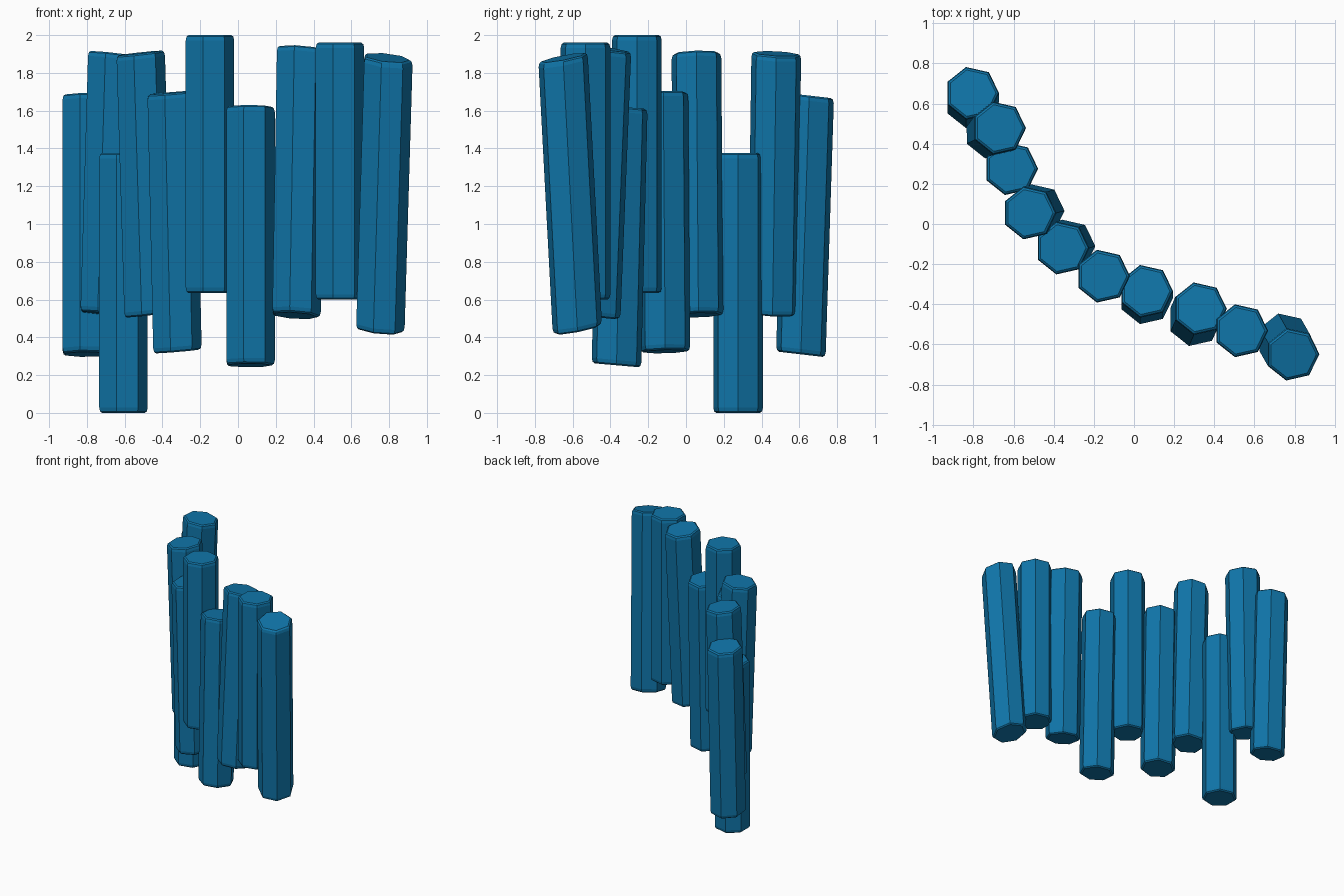
import bpy
import bmesh
import math

if "Cube" in bpy.data.objects:
    bpy.data.objects.remove(bpy.data.objects["Cube"])

SIDES, RADIUS = 7, 0.135
CAP_TILT = 3.6          # how strongly the end caps tilt with the lean

blue = bpy.data.materials.new("deep_blue")
blue.diffuse_color = (0.005, 0.18, 0.40, 1)
blue.use_nodes = True
blue.node_tree.nodes["Principled BSDF"].inputs["Base Color"].default_value = blue.diffuse_color

# (top x, top y, top z), (bottom x, bottom y, bottom z)
COLUMNS = [
    ((-0.807, 0.652, 1.68), (-0.807, 0.608, 0.31)),
    ((-0.672, 0.478, 1.902), (-0.713, 0.458, 0.523)),
    ((-0.613, 0.276, 1.375), (-0.613, 0.276, 0.0)),
    ((-0.522, 0.055, 1.905), (-0.48, 0.066, 0.518)),
    ((-0.358, -0.120, 1.695), (-0.327, -0.110, 0.325)),
    ((-0.155, -0.260, 2.0), (-0.155, -0.260, 0.635)),
    ((0.06, -0.335, 1.62), (0.06, -0.368, 0.252)),
    ((0.328, -0.421, 1.928), (0.303, -0.478, 0.515)),
    ((0.533, -0.532, 1.96), (0.533, -0.532, 0.60)),
    ((0.79, -0.651, 1.88), (0.747, -0.575, 0.44)),
]

# Rounded rim: (radius inset, distance from the cap)
RIM = [(0.016, 0.0), (0.005, 0.008), (0.0, 0.028)]


def column(name, top, bottom):
    """Leaning seven-sided prism with rounded rims."""
    height = top[2] - bottom[2]
    lx, ly = (top[0] - bottom[0]) / height, (top[1] - bottom[1]) / height
    bm = bmesh.new()
    levels = [(i, d) for i, d in RIM] + [(i, height - d) for i, d in reversed(RIM)]
    rings = []
    for inset, h in levels:
        ring = []
        for k in range(SIDES):
            a = math.tau * k / SIDES
            u, v = (RADIUS - inset) * math.cos(a), (RADIUS - inset) * math.sin(a)
            dz = -CAP_TILT * (lx * u + ly * v)
            z = h + dz
            ring.append(bm.verts.new((bottom[0] + u + lx * z,
                                      bottom[1] + v + ly * z,
                                      bottom[2] + z)))
        rings.append(ring)
    for lo, hi in zip(rings, rings[1:]):
        for k in range(SIDES):
            n = (k + 1) % SIDES
            bm.faces.new((lo[k], lo[n], hi[n], hi[k]))
    bm.faces.new(rings[0][::-1])
    bm.faces.new(rings[-1])
    mesh = bpy.data.meshes.new(name)
    bm.to_mesh(mesh)
    bm.free()
    mesh.materials.append(blue)
    bpy.context.collection.objects.link(bpy.data.objects.new(name, mesh))


for number, (top, bottom) in enumerate(COLUMNS, 1):
    column(f"column_{number}", top, bottom)
